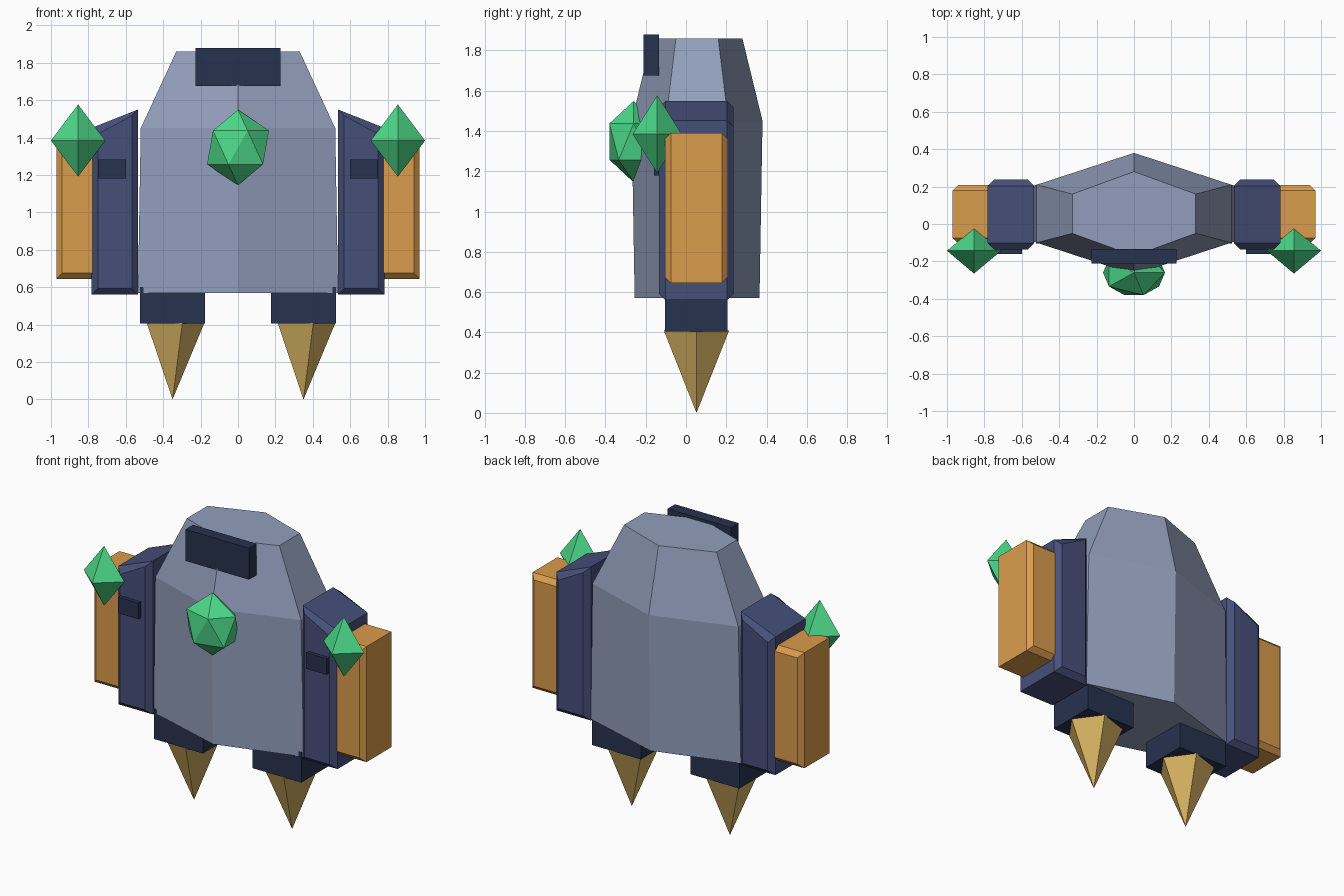
import bpy, bmesh, math
from mathutils import Matrix

if "Cube" in bpy.data.objects:
    bpy.data.objects.remove(bpy.data.objects["Cube"])


def material(name, r, g, b):
    lin = [((c / 255 + 0.055) / 1.055) ** 2.4 for c in (r, g, b)]
    m = bpy.data.materials.new(name)
    m.diffuse_color = (*lin, 1)
    m.use_nodes = True
    m.node_tree.nodes["Principled BSDF"].inputs["Base Color"].default_value = m.diffuse_color
    return m


GREY = material("blue grey", 146, 158, 187)
NAVY = material("navy", 70, 80, 122)
DARK = material("dark navy", 38, 50, 78)
ORANGE = material("orange", 218, 156, 76)
GREEN = material("emerald", 76, 216, 136)
GOLD = material("dull gold", 214, 178, 98)


def finish(name, bm, mat):
    bmesh.ops.recalc_face_normals(bm, faces=bm.faces)
    me = bpy.data.meshes.new(name)
    bm.to_mesh(me)
    bm.free()
    me.materials.append(mat)
    ob = bpy.data.objects.new(name, me)
    bpy.context.collection.objects.link(ob)
    return ob


def loft(name, rings, mat):
    """Skin a stack of equal-sized point rings and cap both ends."""
    bm = bmesh.new()
    vs = [[bm.verts.new(p) for p in ring] for ring in rings]
    n = len(vs[0])
    for a, b in zip(vs, vs[1:]):
        for i in range(n):
            j = (i + 1) % n
            bm.faces.new((a[i], a[j], b[j], b[i]))
    bm.faces.new(vs[0])
    bm.faces.new(vs[-1])
    return finish(name, bm, mat)


def box(name, lo, hi, mat):
    (x0, y0, z0), (x1, y1, z1) = lo, hi
    ring = [(x0, y0), (x1, y0), (x1, y1), (x0, y1)]
    return loft(name, [[(x, y, z) for x, y in ring] for z in (z0, z1)], mat)


def chamfered_slab(name, profile, y0, y1, d, mat):
    """Extrude an x-z quad along y with chamfered front and back rims."""
    cx = sum(p[0] for p in profile) / 4
    cz = sum(p[1] for p in profile) / 4
    small = [(x - math.copysign(d, x - cx), z - math.copysign(d, z - cz)) for x, z in profile]
    levels = [(small, y0), (profile, y0 + d), (profile, y1 - d), (small, y1)]
    return loft(name, [[(x, y, z) for x, z in p] for p, y in levels], mat)


def solid(name, make, loc, scale, mat):
    bm = bmesh.new()
    make(bm)
    bmesh.ops.transform(bm, verts=bm.verts,
                        matrix=Matrix.Translation(loc) @ Matrix.Diagonal((*scale, 1)))
    return finish(name, bm, mat)


def octahedron(bm):
    ring = [bm.verts.new(p) for p in ((1, 0, 0), (0, 1, 0), (-1, 0, 0), (0, -1, 0))]
    for z in (1, -1):
        tip = bm.verts.new((0, 0, z))
        for i in range(4):
            bm.faces.new((ring[i], ring[(i + 1) % 4], tip))


def icosahedron(bm):
    bmesh.ops.create_icosphere(bm, subdivisions=1, radius=1)


def spike(bm):
    # five-sided cone, point down, one corner facing +x
    ring = [bm.verts.new((math.cos(i * math.tau / 5), math.sin(i * math.tau / 5), 1))
            for i in range(5)]
    tip = bm.verts.new((0, 0, 0))
    for i in range(5):
        bm.faces.new((ring[i], ring[(i + 1) % 5], tip))
    bm.faces.new(ring)


# torso: flattened hexagon that narrows at the top
def hexagon(hx, hy, side, z, cy=0.055):
    return [(0, cy - hy, z), (hx, cy - side, z), (hx, cy + side, z),
            (0, cy + hy, z), (-hx, cy + side, z), (-hx, cy - side, z)]


loft("torso", [hexagon(0.535, 0.31, 0.15, 0.57),
               hexagon(0.52, 0.325, 0.155, 1.45),
               hexagon(0.33, 0.225, 0.105, 1.86)], GREY)

# visor and chest gem
box("visor", (-0.227, -0.212, 1.675), (0.227, -0.135, 1.878), DARK)
solid("chest_gem", icosahedron, (0, -0.26, 1.347), (0.185, 0.141, 0.202), GREEN)

# arms, shoulder gems and legs on both sides
for s, side in ((-1, "left"), (1, "right")):
    arm = [(s * 0.535, 0.56), (s * 0.782, 0.56), (s * 0.782, 1.452), (s * 0.535, 1.55)]
    chamfered_slab(side + "_arm", arm, -0.135, 0.237, 0.033, NAVY)
    guard = [(s * 0.73, 0.645), (s * 0.97, 0.645), (s * 0.97, 1.39), (s * 0.73, 1.39)]
    chamfered_slab(side + "_arm_guard", guard, -0.105, 0.208, 0.03, ORANGE)
    xs = sorted((s * 0.598, s * 0.745))
    box(side + "_arm_vent", (xs[0], -0.16, 1.18), (xs[1], -0.10, 1.283), DARK)
    solid(side + "_shoulder_gem", octahedron, (s * 0.855, -0.143, 1.384),
          (0.145, 0.122, 0.193), GREEN)
    xs = sorted((s * 0.177, s * 0.525))
    box(side + "_hip", (xs[0], -0.104, 0.405), (xs[1], 0.206, 0.60), DARK)
    solid(side + "_leg_spike", spike, (s * 0.35, 0.052, 0), (0.17, 0.17, 0.408), GOLD)
